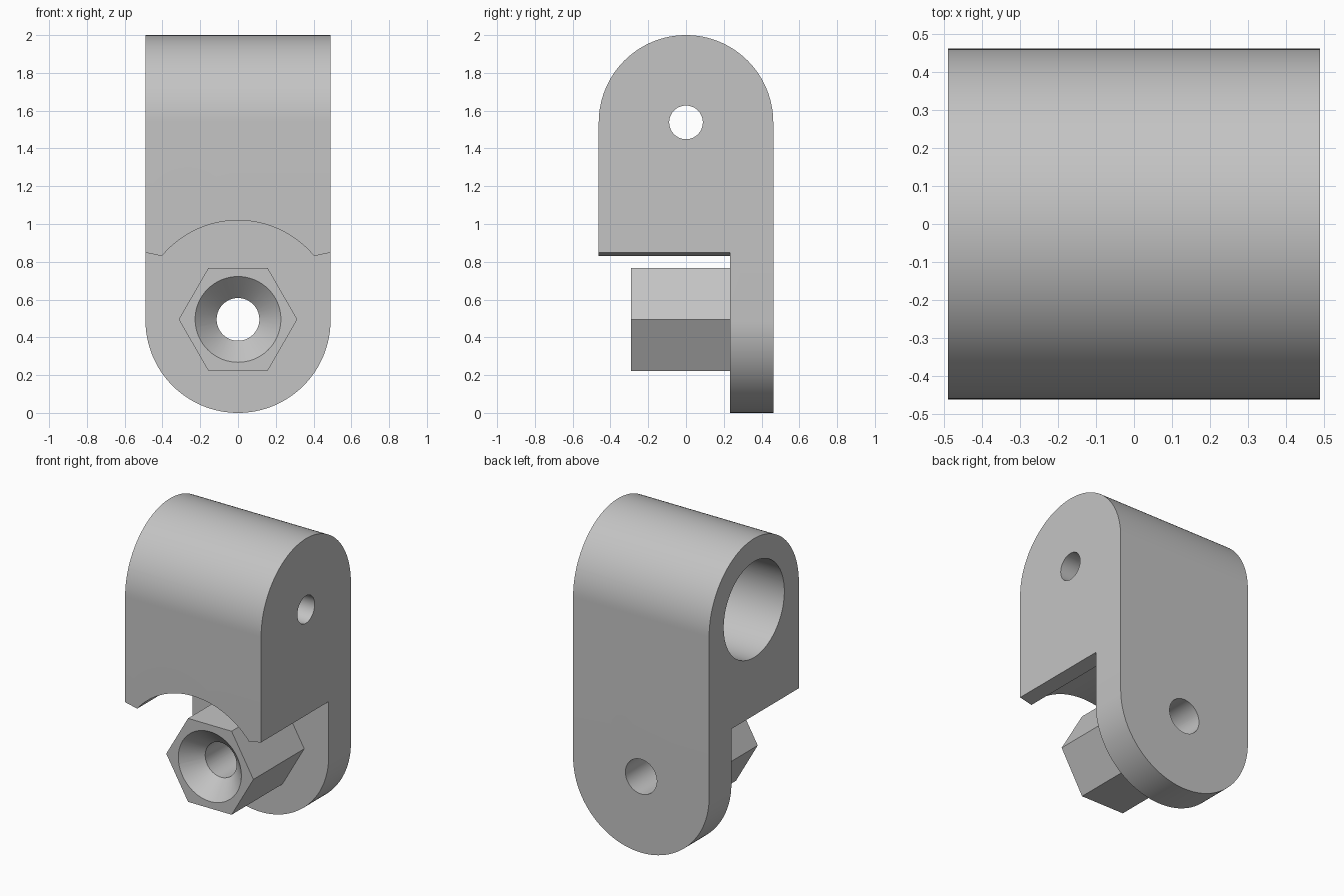
import bpy, bmesh, math
from mathutils import Matrix, Vector

if "Cube" in bpy.data.objects:
    bpy.data.objects.remove(bpy.data.objects["Cube"], do_unlink=True)

HALF_W, HALF_D = 0.49, 0.462      # half width and half depth of the bracket
EYE_Z, PIVOT_Z = 1.538, 0.495     # heights of the two bore axes
PLATE_Y, BOSS_Y = 0.233, -0.29    # front of the back plate, front of the boss

grey = bpy.data.materials.new("plain_grey")
grey.use_nodes = True
colour = (0.55, 0.55, 0.55, 1)
grey.diffuse_color = colour
grey.node_tree.nodes["Principled BSDF"].inputs["Base Color"].default_value = colour


def finish(bm, name):
    bmesh.ops.recalc_face_normals(bm, faces=bm.faces)
    mesh = bpy.data.meshes.new(name)
    bm.to_mesh(mesh)
    bm.free()
    mesh.materials.append(grey)
    obj = bpy.data.objects.new(name, mesh)
    bpy.context.collection.objects.link(obj)
    return obj


def prism(name, points, axis, start, end):
    """Extrude a (horizontal, z) outline along x or y."""
    bm = bmesh.new()
    place = (lambda h, z: (start, h, z)) if axis == "x" else (lambda h, z: (h, start, z))
    face = bm.faces.new([bm.verts.new(place(h, z)) for h, z in points])
    moved = bmesh.ops.extrude_face_region(bm, geom=[face])["geom"]
    shift = Vector((end - start, 0, 0) if axis == "x" else (0, end - start, 0))
    bmesh.ops.translate(bm, vec=shift, verts=[v for v in moved if isinstance(v, bmesh.types.BMVert)])
    return finish(bm, name)


def arc(radius, z, first, last, steps=64):
    angles = [math.radians(first + (last - first) * i / steps) for i in range(steps + 1)]
    return [(radius * math.cos(a), z + radius * math.sin(a)) for a in angles]


def cone(name, r1, r2, axis, start, end, z, sides=96):
    """Cylinder, cone or hexagon from start to end along x or y."""
    bm = bmesh.new()
    bmesh.ops.create_cone(bm, cap_ends=True, segments=sides, radius1=r1, radius2=r2,
                          depth=end - start)
    if axis == "x":
        turn = Matrix.Rotation(math.pi / 2, 4, "Y")
        centre = Vector(((start + end) / 2, 0, z))
    else:
        turn = Matrix.Rotation(-math.pi / 2, 4, "X")
        if sides == 6:
            turn = turn @ Matrix.Rotation(math.pi / 6, 4, "Z")
        centre = Vector((0, (start + end) / 2, z))
    bmesh.ops.transform(bm, matrix=Matrix.Translation(centre) @ turn, verts=bm.verts)
    if sides == 6 and max(v.co.x for v in bm.verts) < r1 * 0.95:   # points to the sides
        spin = Matrix.Rotation(math.pi / 6, 4, "Y")
        bmesh.ops.rotate(bm, cent=centre, matrix=spin, verts=bm.verts)
    return finish(bm, name)


def combine(target, other, operation):
    mod = target.modifiers.new(other.name, "BOOLEAN")
    mod.operation, mod.object, mod.solver = operation, other, "EXACT"
    bpy.context.view_layer.objects.active = target
    bpy.ops.object.modifier_apply(modifier=mod.name)
    bpy.data.objects.remove(other, do_unlink=True)


# Bracket body: arched side outline, rounded at the foot
bracket = prism("pivot_bracket", [(-HALF_D, 0)] + [(HALF_D, 0)] + arc(HALF_D, EYE_Z, 0, 180),
                "x", -HALF_W, HALF_W)
foot = prism("foot_outline", [(-HALF_W, 2.2)] + arc(HALF_W, HALF_W, 180, 360) + [(HALF_W, 2.2)],
             "y", -1, 1)
combine(bracket, foot, "INTERSECT")

# Clearance opening under the head, in front of the plate
end_angle = math.degrees(math.acos(0.403 / 0.524))
opening = prism("clearance", [(-0.6, -0.2), (0.6, -0.2), (0.6, 0.873)]
                + arc(0.524, PIVOT_Z, end_angle, 180 - end_angle) + [(-0.6, 0.873)],
                "y", -1, PLATE_Y)
combine(bracket, opening, "DIFFERENCE")

# Hexagonal boss on the plate
boss = cone("hex_boss", 0.314, 0.314, "y", BOSS_Y, PLATE_Y + 0.05, PIVOT_Z, 6)
combine(bracket, boss, "UNION")

# Countersunk pivot bore, then the blind socket and its small through hole
for cutter in (
    cone("pivot_bore", 0.113, 0.113, "y", -0.6, 0.6, PIVOT_Z),
    cone("countersink", 0.247, 0, "y", BOSS_Y - 0.02, BOSS_Y + 0.227, PIVOT_Z),
    cone("socket", 0.312, 0.312, "x", -0.6, HALF_W - 0.22, EYE_Z),
    cone("pin_hole", 0.089, 0.089, "x", 0, 0.6, EYE_Z),
):
    combine(bracket, cutter, "DIFFERENCE")

# One material, smooth curves with crisp edges
bracket.data.materials.clear()
bracket.data.materials.append(grey)
for poly in bracket.data.polygons:
    poly.material_index = 0
bpy.ops.object.select_all(action="DESELECT")
bracket.select_set(True)
bpy.context.view_layer.objects.active = bracket
bpy.ops.object.shade_smooth_by_angle(angle=math.radians(12))
